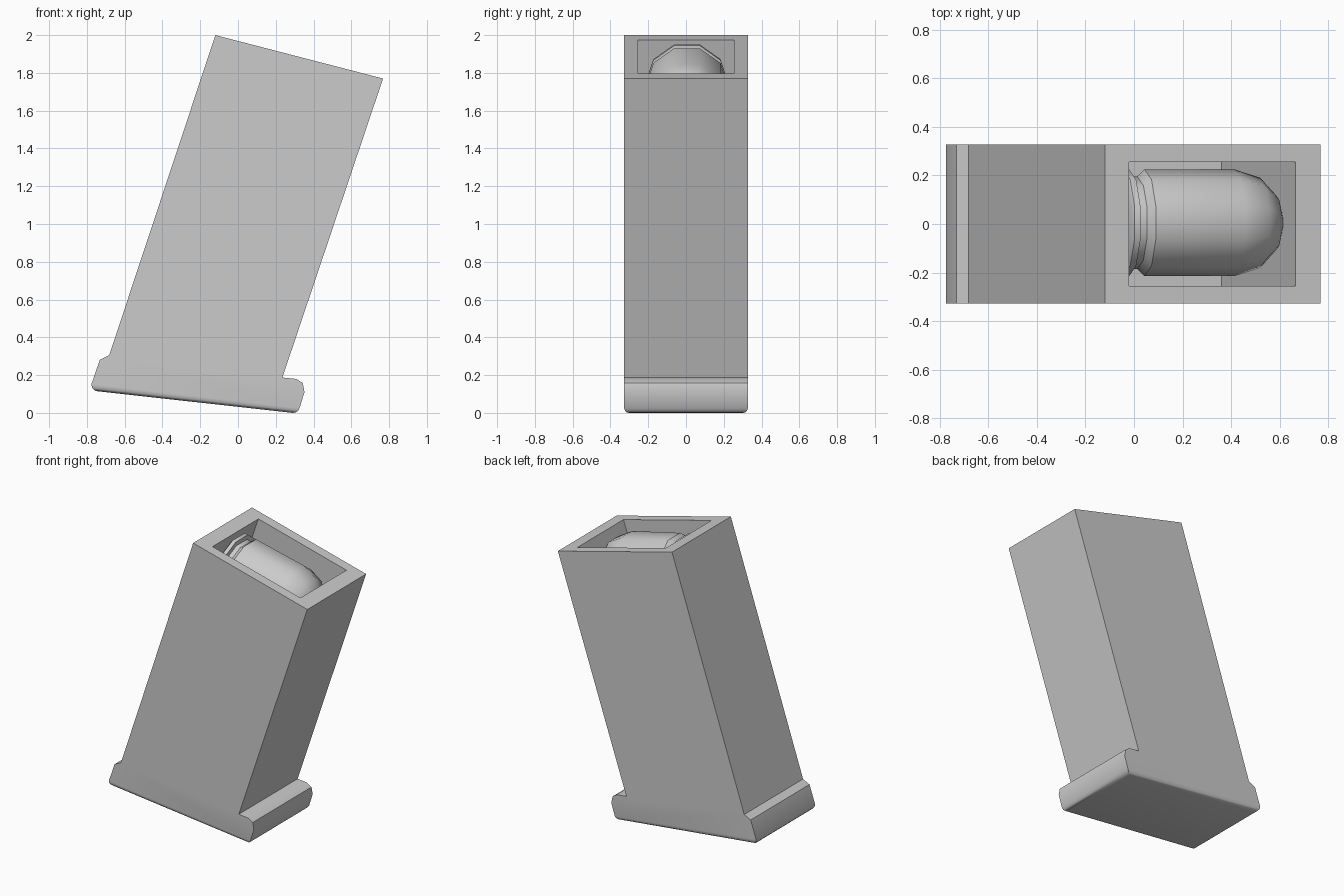
import bpy, bmesh, math
from mathutils import Matrix, Vector

if "Cube" in bpy.data.objects:
    bpy.data.objects.remove(bpy.data.objects["Cube"])

HALF_WIDTH = 0.327


def finish(name, bm):
    bmesh.ops.recalc_face_normals(bm, faces=bm.faces)
    me = bpy.data.meshes.new(name)
    bm.to_mesh(me)
    bm.free()
    ob = bpy.data.objects.new(name, me)
    bpy.context.collection.objects.link(ob)
    bpy.context.view_layer.objects.active = ob
    ob.select_set(True)
    bpy.ops.object.shade_smooth_by_angle(angle=math.radians(38))
    ob.select_set(False)
    return ob


# Slanted case with its lipped base: one side profile, extruded across y
profile = [(-0.12, 2.0), (0.768, 1.77), (0.235, 0.187), (0.308, 0.18),
           (0.343, 0.158), (0.352, 0.11), (0.317, -0.003), (-0.775, 0.118),
           (-0.775, 0.155), (-0.732, 0.28), (-0.682, 0.305)]
bm = bmesh.new()
side = bm.faces.new([bm.verts.new((x, -HALF_WIDTH, z)) for x, z in profile])
ext = bmesh.ops.extrude_face_region(bm, geom=[side])
bmesh.ops.translate(bm, vec=(0, 2 * HALF_WIDTH, 0),
                    verts=[g for g in ext["geom"] if isinstance(g, bmesh.types.BMVert)])
bmesh.ops.recalc_face_normals(bm, faces=bm.faces)

# Rounded edges around the underside
bottom = min(bm.faces, key=lambda f: f.normal.z)
bmesh.ops.bevel(bm, geom=list(bottom.edges), offset=0.028, segments=3,
                profile=0.5, affect='EDGES')

# Open well in the top, following the slant of the case
top = max(bm.faces, key=lambda f: f.calc_center_median().z)
bmesh.ops.inset_individual(bm, faces=[top], thickness=0.07)
for v in top.verts:
    x = -0.02 if v.co.x < 0.3 else 0.665
    v.co = (x, math.copysign(0.255, v.co.y), 2.0 - (x + 0.12) * 0.259)
floor = bmesh.ops.extrude_discrete_faces(bm, faces=[top])["faces"][0]
bmesh.ops.translate(bm, vec=(-0.305, 0, -0.904), verts=floor.verts)
finish("magazine_case", bm)

# Ten-sided round lying in the well: lathe of (distance along axis, radius)
rings = [(-0.10, 0.205), (-0.09, 0.22), (-0.065, 0.22), (-0.06, 0.19),
         (-0.03, 0.19), (0.0, 0.22), (0.38, 0.22), (0.49, 0.185),
         (0.555, 0.115)]
SIDES = 10
bm = bmesh.new()
loops = []
for s, r in rings:
    loops.append([bm.verts.new((s, r * math.cos(2 * math.pi * i / SIDES),
                                r * math.sin(2 * math.pi * i / SIDES)))
                  for i in range(SIDES)])
for a, b in zip(loops, loops[1:]):
    for i in range(SIDES):
        j = (i + 1) % SIDES
        bm.faces.new((a[i], a[j], b[j], b[i]))
bm.faces.new(loops[0])
tip = bm.verts.new((0.59, 0, 0))
for i in range(SIDES):
    bm.faces.new((loops[-1][i], loops[-1][(i + 1) % SIDES], tip))
bm.transform(Matrix.Translation(Vector((0.043, 0.005, 1.726)))
             @ Matrix.Rotation(math.radians(13), 4, 'Y'))
finish("top_round", bm)
